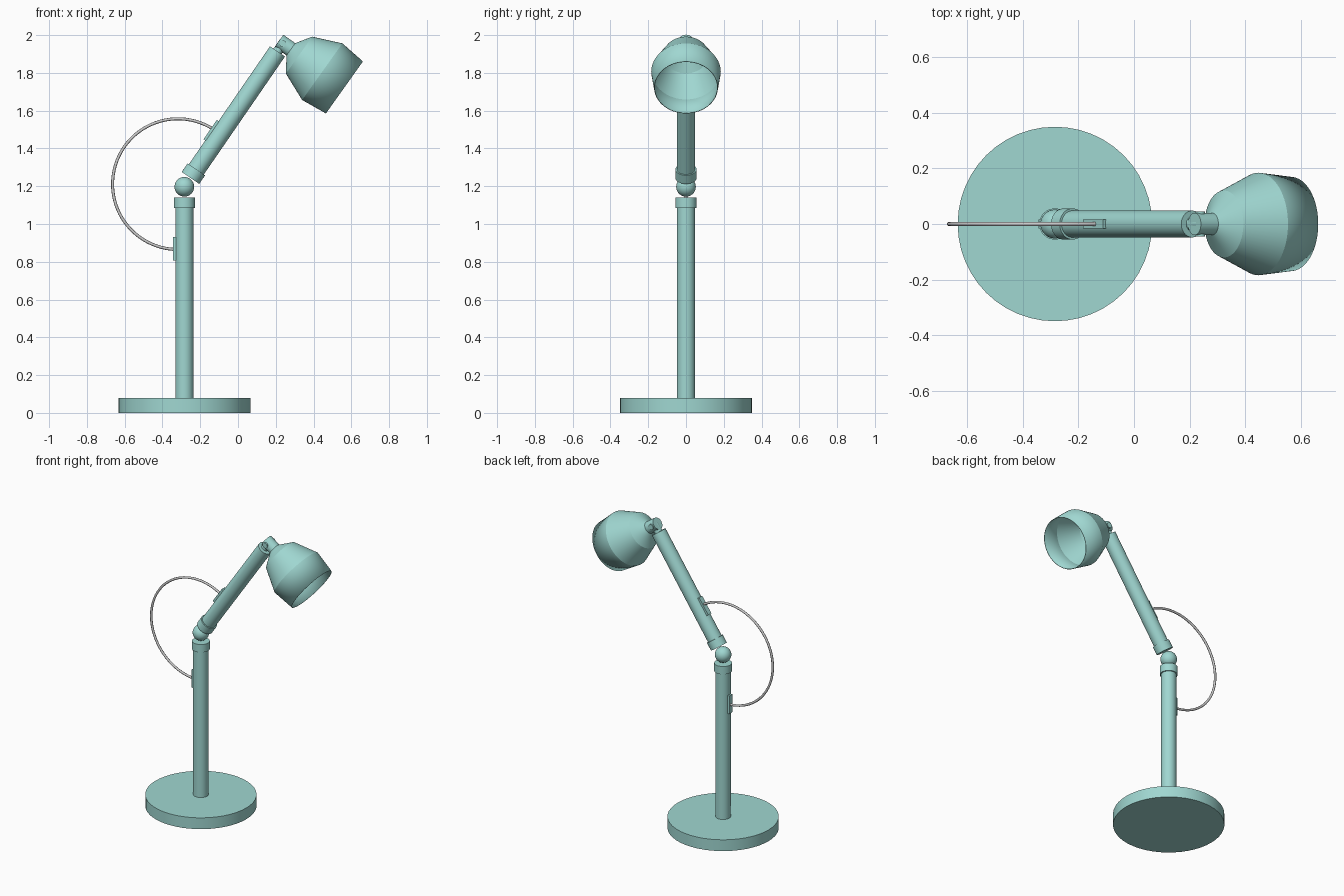
import bpy, bmesh, math
from mathutils import Vector, Matrix

if "Cube" in bpy.data.objects:
    bpy.data.objects.remove(bpy.data.objects["Cube"])

teal = bpy.data.materials.new("teal_paint")
teal.diffuse_color = (0.35, 0.68, 0.64, 1)
teal.use_nodes = True
teal.node_tree.nodes["Principled BSDF"].inputs["Base Color"].default_value = teal.diffuse_color

elbow = Vector((-0.284, 0, 1.197))
down = Vector((0, 0, -1))
arm_dir = Vector((0.567, 0, 0.824)).normalized()
head_dir = Vector((0.815, 0, -0.58)).normalized()
head_joint = elbow + arm_dir * 0.92


def finish(name, bm, matrix, paint=True):
    bmesh.ops.recalc_face_normals(bm, faces=bm.faces)
    me = bpy.data.meshes.new(name)
    bm.to_mesh(me)
    bm.free()
    ob = bpy.data.objects.new(name, me)
    ob.matrix_world = matrix
    bpy.context.collection.objects.link(ob)
    if paint:
        me.materials.append(teal)
    bpy.context.view_layer.objects.active = ob
    bpy.ops.object.select_all(action='DESELECT')
    ob.select_set(True)
    bpy.ops.object.shade_smooth_by_angle(angle=math.radians(20))
    return ob


def frame(origin, axis):
    """Local z follows axis, local y stays on world y."""
    y = Vector((0, 1, 0))
    x = y.cross(axis)
    return Matrix.Translation(origin) @ Matrix((x, y, axis)).transposed().to_4x4()


def lathe(name, profile, matrix, cap=True, n=48):
    """Revolve (radius, height) points around local z."""
    bm = bmesh.new()
    rings = [[bm.verts.new((r * math.cos(2 * math.pi * i / n),
                            r * math.sin(2 * math.pi * i / n), z)) for i in range(n)]
             for r, z in profile]
    for a, b in zip(rings, rings[1:]):
        for i in range(n):
            j = (i + 1) % n
            bm.faces.new((a[i], a[j], b[j], b[i]))
    if cap:
        bm.faces.new(rings[0])
        bm.faces.new(rings[-1])
    return finish(name, bm, matrix)


def rod(name, r, z0, z1, matrix):
    return lathe(name, [(r, z0), (r, z1)], matrix)


# Base
rod("base", 0.349, 0, 0.078, Matrix.Translation((elbow.x, 0, 0)))

# Two arms, each with an elbow collar and a cable clip on the outer side
for name, axis, end, side in (("lower", down, 1.125, 1), ("upper", arm_dir, 0.87, -1)):
    m = frame(elbow, axis)
    rod(name + "_arm", 0.048, 0.06, end, m)
    rod(name + "_collar", 0.056, 0.057, 0.112, m)
    bm = bmesh.new()
    bmesh.ops.create_cube(bm, size=1)
    bmesh.ops.scale(bm, vec=(0.018, 0.034, 0.124), verts=bm.verts)
    bmesh.ops.translate(bm, vec=(side * 0.05, 0, 0.327), verts=bm.verts)
    finish(name + "_cable_clip", bm, m)

# Elbow ball
bm = bmesh.new()
bmesh.ops.create_uvsphere(bm, u_segments=32, v_segments=16, radius=0.052)
finish("elbow_ball", bm, Matrix.Translation(elbow))

# Head joint: tongue on the arm, cross pin and neck
rod("head_tongue", 0.026, 0.86, 0.93, frame(elbow, arm_dir))
hm = frame(head_joint, head_dir)
rod("head_pin", 0.018, -0.045, 0.045, hm @ Matrix.Rotation(math.pi / 2, 4, 'X'))
rod("head_neck", 0.04, -0.025, 0.056, hm)

# Lamp shade, thin shell open at the front
shade = lathe("lamp_shade", [(0.001, 0.05), (0.04, 0.052), (0.12, 0.105),
                             (0.184, 0.256), (0.169, 0.4)], hm, cap=False, n=64)
solid = shade.modifiers.new("shell", 'SOLIDIFY')
solid.thickness = 0.004
solid.offset = -1

# Cable: an arc in the xz plane between the clips
curve = bpy.data.curves.new("cable", 'CURVE')
curve.dimensions = '3D'
curve.bevel_depth = 0.008
curve.bevel_resolution = 2
line = curve.splines.new('POLY')
steps = 48
line.points.add(steps)
a0, a1 = math.radians(57), math.radians(268)
for i, p in enumerate(line.points):
    a = a0 + (a1 - a0) * i / steps
    p.co = (-0.318 + 0.346 * math.cos(a), 0, 1.211 + 0.346 * math.sin(a), 1)
bpy.context.collection.objects.link(bpy.data.objects.new("cable", curve))
